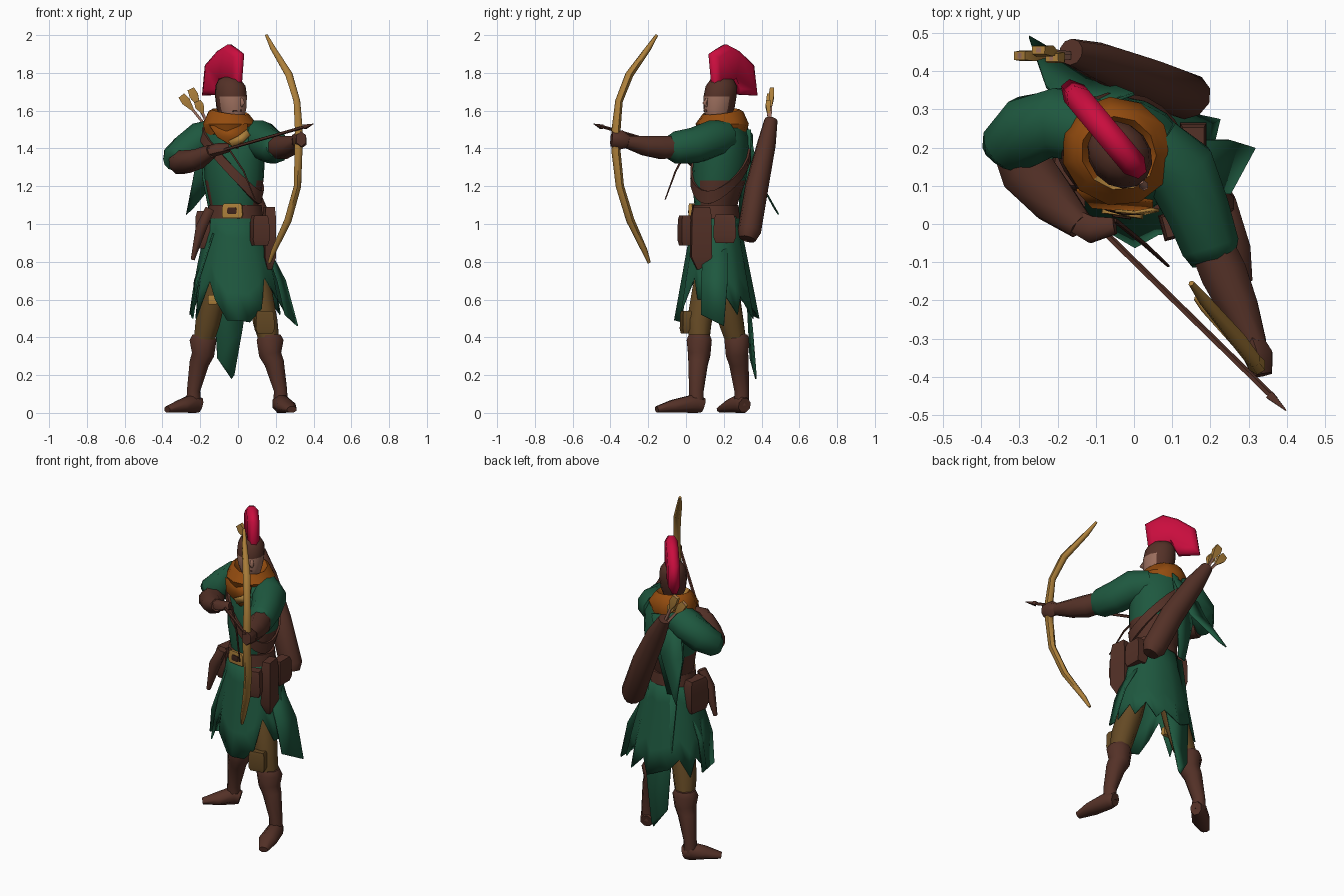
import bpy, bmesh, math
from mathutils import Vector as V

def mat(name, r, g, b):
    m = bpy.data.materials.new(name)
    lin = [((c / 255 + 0.055) / 1.055) ** 2.4 for c in (r, g, b)]
    m.diffuse_color = (*lin, 1)
    return m

GREEN = mat("forest green", 30, 88, 63)
BROWN = mat("leather brown", 84, 49, 39)
DARK = mat("dark leather", 62, 36, 28)
RED = mat("crimson", 202, 13, 62)
ORANGE = mat("burnt orange", 148, 76, 15)
GOLD = mat("golden wood", 172, 127, 58)
OLIVE = mat("olive cloth", 100, 73, 36)
SKIN = mat("skin", 155, 110, 93)

def build(name, verts, faces, mats, angle=60, rule=None, thick=0):
    """Make an object; rule(face centre, normal) gives the material slot."""
    me = bpy.data.meshes.new(name)
    me.from_pydata([(v[0], v[1], max(v[2], 0)) for v in verts], [], faces)
    bm = bmesh.new()
    bm.from_mesh(me)
    if thick == 0:
        bmesh.ops.recalc_face_normals(bm, faces=bm.faces[:])
    bm.normal_update()
    if rule:
        for f in bm.faces:
            f.material_index = rule(f.calc_center_median(), f.normal)
    bm.to_mesh(me)
    bm.free()
    for m in (mats if isinstance(mats, tuple) else (mats,)):
        me.materials.append(m)
    ob = bpy.data.objects.new(name, me)
    bpy.context.collection.objects.link(ob)
    bpy.ops.object.select_all(action='DESELECT')
    bpy.context.view_layer.objects.active = ob
    ob.select_set(True)
    bpy.ops.object.shade_smooth_by_angle(angle=math.radians(angle))
    if thick:
        s = ob.modifiers.new("cloth", 'SOLIDIFY')
        s.thickness, s.offset = thick, 0
    return ob

def loft(name, rings, mats, cap=True, **kw):
    n = len(rings[0])
    faces = [(i * n + j, i * n + (j + 1) % n, (i + 1) * n + (j + 1) % n, (i + 1) * n + j)
             for i in range(len(rings) - 1) for j in range(n)]
    if cap:
        faces += [tuple(range(n)), tuple(range((len(rings) - 1) * n, len(rings) * n))]
    return build(name, [v for r in rings for v in r], faces, mats, **kw)

def tube(name, pts, mats, n=8, **kw):
    """Loft along a path of (x, y, z, radius[, second radius])."""
    c = [V(p[:3]) for p in pts]
    whole = (c[-1] - c[0]).normalized()
    up = V((0, 1, 0)) if abs(whole.z) > 0.75 else V((0, 0, 1))
    rings = []
    for i, p in enumerate(pts):
        t = (c[min(i + 1, len(c) - 1)] - c[max(i - 1, 0)]).normalized()
        s = t.cross(up).normalized()
        u = s.cross(t)
        rings.append([c[i] + s * p[3] * math.cos(a) + u * p[-1] * math.sin(a)
                      for a in [2 * math.pi * (k + 0.5) / n for k in range(n)]])
    return loft(name, rings, mats, **kw)

def ell(cx, cy, z, rx, ry, rot, a):
    x, y, r = rx * math.cos(a), ry * math.sin(a), math.radians(rot)
    return V((cx + x * math.cos(r) - y * math.sin(r), cy + x * math.sin(r) + y * math.cos(r), z))

def stack(name, rows, rot, mats, n=12, **kw):
    """Loft level ellipses given as (cx, cy, z, rx, ry)."""
    return loft(name, [[ell(*r, rot, 2 * math.pi * k / n) for k in range(n)] for r in rows], mats, **kw)

def sheet(name, left, right, m):
    n = len(left)
    build(name, [V(p) for p in left + right], [(i, i + 1, n + i + 1, n + i) for i in range(n - 1)], m, thick=0.008)

def box(name, c, size, m, rot=0, taper=0.8):
    w, d, h = (s / 2 for s in size)
    rows = [(-1, taper), (-0.6, 1), (0.7, 0.95), (1, 0.8)]
    a = math.radians(rot)
    rings = [[V((c[0] + sx * w * s * math.cos(a) - sy * d * s * math.sin(a),
                 c[1] + sx * w * s * math.sin(a) + sy * d * s * math.cos(a), c[2] + h * k))
              for sx, sy in ((1, 1), (-1, 1), (-1, -1), (1, -1))] for k, s in rows]
    return loft(name, rings, m)

# Torso: green tunic with a leather corset round the sides and back
TORSO = [(-0.02, 0.155, 1.04, 0.12, 0.1), (-0.02, 0.16, 1.12, 0.135, 0.115), (-0.02, 0.175, 1.23, 0.158, 0.14),
         (-0.02, 0.185, 1.34, 0.165, 0.145), (-0.025, 0.195, 1.46, 0.18, 0.13), (-0.04, 0.195, 1.54, 0.13, 0.1)]
stack("tunic", TORSO, -20, (GREEN, BROWN), n=16,
      rule=lambda c, n: 1 if c.z < 1.22 and n.y > -0.6 else 0)

def torso_point(a, z, off):
    for p, q in zip(TORSO, TORSO[1:]):
        if z <= q[2]:
            break
    t = min(max((z - p[2]) / (q[2] - p[2]), 0), 1)
    r = [p[i] + (q[i] - p[i]) * t for i in range(5)]
    return ell(r[0], r[1], z, r[3] + off, r[4] + off, -20, a)

# Diagonal chest strap wrapped round the torso
strap = []
for k in range(24):
    a = 2 * math.pi * k / 24
    z = 1.32 - 0.18 * math.cos(a)
    strap.append([torso_point(a, z + s * 0.034, o) for s, o in ((-1, 0.0), (-1, 0.012), (1, 0.012), (1, 0.0))])
loft("chest_strap", strap + strap[:1], BROWN, cap=False)

# Scarf, rising at the back, with gold lining in front and a pointed bib
scarf = []
for x, y, z, r, tilt in ((-0.045, 0.19, 1.475, 0.13, -0.1), (-0.045, 0.19, 1.53, 0.148, 0.0),
                         (-0.045, 0.19, 1.58, 0.118, 0.12), (-0.04, 0.185, 1.595, 0.1, 0.12), (-0.04, 0.18, 1.55, 0.06, 0)):
    scarf.append([V((p.x, p.y, p.z + (p.y - y) * tilt - (p.x - x) * tilt)) for p in
                  [ell(x, y, z, r, r * 0.95, -35, 2 * math.pi * k / 11) for k in range(11)]])
loft("scarf", scarf, (ORANGE, GOLD), angle=40,
     rule=lambda c, n: 1 if 1.55 < c.z < 1.6 and (c.x + 0.04) ** 2 + (c.y - 0.18) ** 2 < 0.0085 and c.y < 0.14 else 0)
sheet("scarf_bib", [(-0.15, 0.09, 1.52), (-0.11, 0.045, 1.46), (-0.01, 0.035, 1.40)],
      [(0.05, 0.06, 1.53), (0.05, 0.045, 1.46), (0.0, 0.035, 1.40)], ORANGE)
sheet("collar_trim", [(-0.05, 0.035, 1.44), (0.0, 0.03, 1.465), (0.045, 0.038, 1.5)],
      [(-0.03, 0.032, 1.41), (0.03, 0.028, 1.435), (0.065, 0.036, 1.47)], GOLD)

# Head turned toward the bow arm: skin in front, hood behind
FACE = V((0.64, -0.77, 0))
stack("head", [(-0.04, 0.19, 1.5, 0.05, 0.05), (-0.028, 0.168, 1.56, 0.055, 0.07), (-0.035, 0.175, 1.61, 0.072, 0.088),
               (-0.037, 0.18, 1.675, 0.08, 0.092), (-0.04, 0.187, 1.73, 0.075, 0.088),
               (-0.045, 0.19, 1.765, 0.055, 0.065), (-0.045, 0.19, 1.78, 0.02, 0.03)], 40, (BROWN, SKIN), n=14,
      rule=lambda c, n: 1 if c.z < 1.69 and n.dot(FACE) > 0.1 else 0)
tube("nose", [(0.018, 0.112, 1.665, 0.008), (0.026, 0.1, 1.64, 0.013), (0.018, 0.112, 1.625, 0.008)], SKIN, n=6)
tube("mouth", [(-0.028, 0.098, 1.6, 0.007), (0.013, 0.111, 1.6, 0.009), (0.032, 0.15, 1.6, 0.007)], DARK, n=6)

# Crest plume: a lens-shaped slab running front to back over the head
outline = [(0.01, 1.74), (0.022, 1.9), (-0.01, 1.925), (-0.045, 1.95), (-0.1, 1.915), (-0.165, 1.84), (-0.18, 1.68),
           (-0.1, 1.685), (-0.075, 1.76)]
side = V((0.77, 0.64, 0))
plume = []
for s, off in ((0.78, -0.034), (1, -0.014), (1, 0.014), (0.78, 0.034)):
    ring = []
    for x, z in outline:
        x2, z2 = -0.075 + (x + 0.075) * s, 1.82 + (z - 1.82) * s
        ring.append(V((x2, 0.13 + (0.02 - x2) * 1.2, z2)) + side * off)
    plume.append(ring)
loft("plume", plume, RED)

# Bow arm
tube("bow_sleeve", [(0.05, 0.2, 1.46, 0.09), (0.12, 0.14, 1.45, 0.1), (0.165, 0.04, 1.415, 0.088, 0.095),
                    (0.2, -0.06, 1.405, 0.08, 0.085), (0.208, -0.1, 1.41, 0.06)], GREEN, n=10)
tube("bow_forearm", [(0.19, -0.03, 1.41, 0.06), (0.235, -0.13, 1.405, 0.066), (0.275, -0.22, 1.415, 0.055),
                     (0.315, -0.315, 1.435, 0.035)], BROWN)
tube("bow_hand", [(0.31, -0.3, 1.435, 0.03), (0.325, -0.345, 1.445, 0.044, 0.052), (0.335, -0.395, 1.45, 0.03, 0.04)],
     BROWN, n=6)
# Drawing arm
tube("draw_sleeve", [(-0.1, 0.24, 1.47, 0.09), (-0.2, 0.265, 1.445, 0.095), (-0.275, 0.245, 1.39, 0.095, 0.09),
                     (-0.34, 0.195, 1.34, 0.072, 0.075), (-0.355, 0.175, 1.33, 0.05)], GREEN, n=10)
tube("draw_forearm", [(-0.31, 0.2, 1.325, 0.065), (-0.28, 0.14, 1.33, 0.078, 0.064), (-0.21, 0.06, 1.345, 0.065, 0.055),
                      (-0.14, -0.005, 1.385, 0.038)], BROWN)
tube("draw_hand", [(-0.16, 0.01, 1.38, 0.033), (-0.11, -0.015, 1.395, 0.04, 0.033), (-0.05, -0.005, 1.405, 0.025)],
     BROWN, n=6)

# Bow, arrow and loose string
tube("bow", [(0.15, -0.155, 2.0, 0.008), (0.185, -0.2, 1.93, 0.016), (0.27, -0.3, 1.79, 0.022), (0.312, -0.355, 1.65, 0.02),
             (0.322, -0.37, 1.5, 0.024), (0.32, -0.37, 1.38, 0.024), (0.315, -0.35, 1.2, 0.022),
             (0.265, -0.295, 1.02, 0.022), (0.19, -0.22, 0.86, 0.016), (0.165, -0.195, 0.795, 0.009)], GOLD, n=6)
tube("arrow_shaft", [(-0.1, 0.0, 1.385, 0.009), (0.37, -0.46, 1.52, 0.009)], BROWN, n=5)
tube("arrow_tip", [(0.355, -0.447, 1.515, 0.016), (0.398, -0.488, 1.53, 0.002)], BROWN, n=4)
tube("loose_string", [(-0.05, 0.01, 1.4, 0.007), (0.03, -0.055, 1.28, 0.006), (0.09, -0.11, 1.13, 0.004)], DARK, n=4)

# Quiver with fletched arrows
tube("quiver", [(0.15, 0.325, 0.92, 0.045), (0.135, 0.335, 0.96, 0.072, 0.062), (0.03, 0.375, 1.2, 0.07, 0.062),
                (-0.09, 0.425, 1.42, 0.058, 0.05), (-0.165, 0.45, 1.55, 0.035)], BROWN, n=10)
for i, (x, y, z) in enumerate([(-0.3, 0.44, 1.68), (-0.25, 0.455, 1.715), (-0.215, 0.435, 1.65)]):
    b, tip = V((-0.14, 0.44, 1.48)), V((x, y, z))
    tube(f"quiver_arrow_{i}", [(*b, 0.01), (*tip, 0.01)], SKIN, n=4)
    tube(f"fletching_{i}", [(*b.lerp(tip, 0.62), 0.01), (*b.lerp(tip, 0.85), 0.034, 0.02), (*tip, 0.026, 0.015)],
         GOLD, n=4)

# Cape hanging behind the drawing shoulder
sheet("cape_corner", [(-0.17, 0.3, 1.48), (-0.23, 0.36, 1.28), (-0.275, 0.49, 1.05)],
      [(0.0, 0.34, 1.48), (-0.1, 0.38, 1.25), (-0.24, 0.47, 1.08)], GREEN)
sheet("cape_back", [(-0.17, 0.28, 1.5), (-0.19, 0.29, 1.25), (-0.14, 0.28, 1.0)],
      [(0.0, 0.34, 1.5), (-0.04, 0.34, 1.25), (-0.08, 0.3, 1.0)], GREEN)

# Ragged skirt: pleated columns, each with its own hem height
HEM = [.52, .62, .52, .62, .5, .58, .5, .52, .55, .6, .5, .6, .52, .6, .5, .7, .6, .49, .49, .48, .55, .72, .6, .6]
skirt = []
for row in range(5):
    ring = []
    for k, hem in enumerate(HEM):
        z = 1.07 + (hem - 1.07) * row / 4
        d = 1.07 - z
        p = 0.025 * d * (-1) ** k
        wide = 0.13 + 0.27 * d - 0.12 * d * d
        deep = 0.113 + 0.165 * d + p
        ring.append(ell(-0.015 + 0.03 * d, 0.158 + 0.01 * d, z, wide + p, deep, 0, 2 * math.pi * k / 24))
    skirt.append(ring)
loft("skirt", skirt, GREEN, cap=False, thick=0.008)
sheet("back_tail", [(-0.13, 0.27, 1.0), (-0.13, 0.32, 0.7), (-0.11, 0.34, 0.29), (-0.035, 0.37, 0.18)],
      [(0.07, 0.27, 1.0), (0.06, 0.32, 0.7), (0.025, 0.35, 0.45), (-0.02, 0.37, 0.2)], GREEN)
sheet("side_tail", [(0.12, 0.1, 0.95), (0.21, 0.08, 0.7), (0.25, 0.08, 0.52)],
      [(0.11, 0.22, 0.95), (0.25, 0.22, 0.7), (0.315, 0.2, 0.46)], GREEN)
sheet("hip_tail", [(-0.13, 0.06, 0.95), (-0.21, 0.04, 0.7), (-0.25, 0.08, 0.53)],
      [(-0.14, 0.2, 0.95), (-0.23, 0.2, 0.7), (-0.24, 0.18, 0.5)], GREEN)

# Belt, buckle and pouches
stack("belt", [(-0.015, 0.157, 1.03, 0.148, 0.128), (-0.015, 0.157, 1.1, 0.14, 0.122)], -5, BROWN, n=16)
box("buckle", (-0.03, 0.03, 1.07), (0.11, 0.02, 0.075), GOLD, rot=-8, taper=0.9)
box("buckle_centre", (-0.032, 0.023, 1.07), (0.05, 0.016, 0.035), DARK, rot=-8)
box("front_pouch", (0.115, 0.0, 0.965), (0.09, 0.07, 0.16), BROWN, rot=15)
box("hip_flap", (0.165, 0.08, 0.925), (0.06, 0.11, 0.33), BROWN, rot=8, taper=0.4)
box("rear_pouch", (0.155, 0.205, 0.975), (0.07, 0.12, 0.15), BROWN)
box("side_pouch", (-0.175, 0.16, 0.97), (0.08, 0.14, 0.2), BROWN, rot=-10)
tube("dagger_sheath", [(-0.15, 0.06, 1.08, 0.028), (-0.195, 0.05, 0.98, 0.034), (-0.24, 0.05, 0.81, 0.012)], BROWN, n=6)

# Legs: trousers, boots with flared cuffs, and feet
def leg(tag, hip, knee, cuff, ankle, heel, ball, toe):
    thigh = V(hip).lerp(V(knee), 0.6)
    tube(tag + "_trouser", [(*hip, 0.06), (*thigh, 0.074), (*knee, 0.07), (*cuff, 0.055)], OLIVE)
    mid = V(cuff).lerp(V(ankle), 0.4)
    tube(tag + "_boot", [(cuff[0], cuff[1], 0.415, 0.06), (cuff[0], cuff[1], 0.385, 0.077, 0.072),
                         (cuff[0], cuff[1], 0.31, 0.064), (*mid, 0.056), (*ankle, 0.038, 0.042),
                         (ankle[0], ankle[1], 0.04, 0.042)], BROWN)
    tube(tag + "_foot", [(*heel, 0.036, 0.04), (ankle[0], ankle[1], 0.05, 0.046, 0.055), (*ball, 0.055, 0.036),
                         (*toe, 0.028, 0.018)], BROWN)

leg("front_leg", (0.06, 0.15, 0.9), (0.145, 0.07, 0.48), (0.17, 0.07, 0.36), (0.225, 0.055, 0.12),
    (0.215, 0.09, 0.04), (0.255, -0.07, 0.035), (0.285, -0.155, 0.018))
leg("back_leg", (-0.07, 0.17, 0.9), (-0.16, 0.24, 0.48), (-0.185, 0.27, 0.36), (-0.235, 0.295, 0.12),
    (-0.2, 0.31, 0.04), (-0.3, 0.235, 0.035), (-0.375, 0.185, 0.018))
box("knee_pad", (0.14, 0.0, 0.48), (0.1, 0.05, 0.12), OLIVE, rot=10)
box("thigh_buckle", (-0.135, 0.125, 0.6), (0.05, 0.03, 0.05), GOLD)
